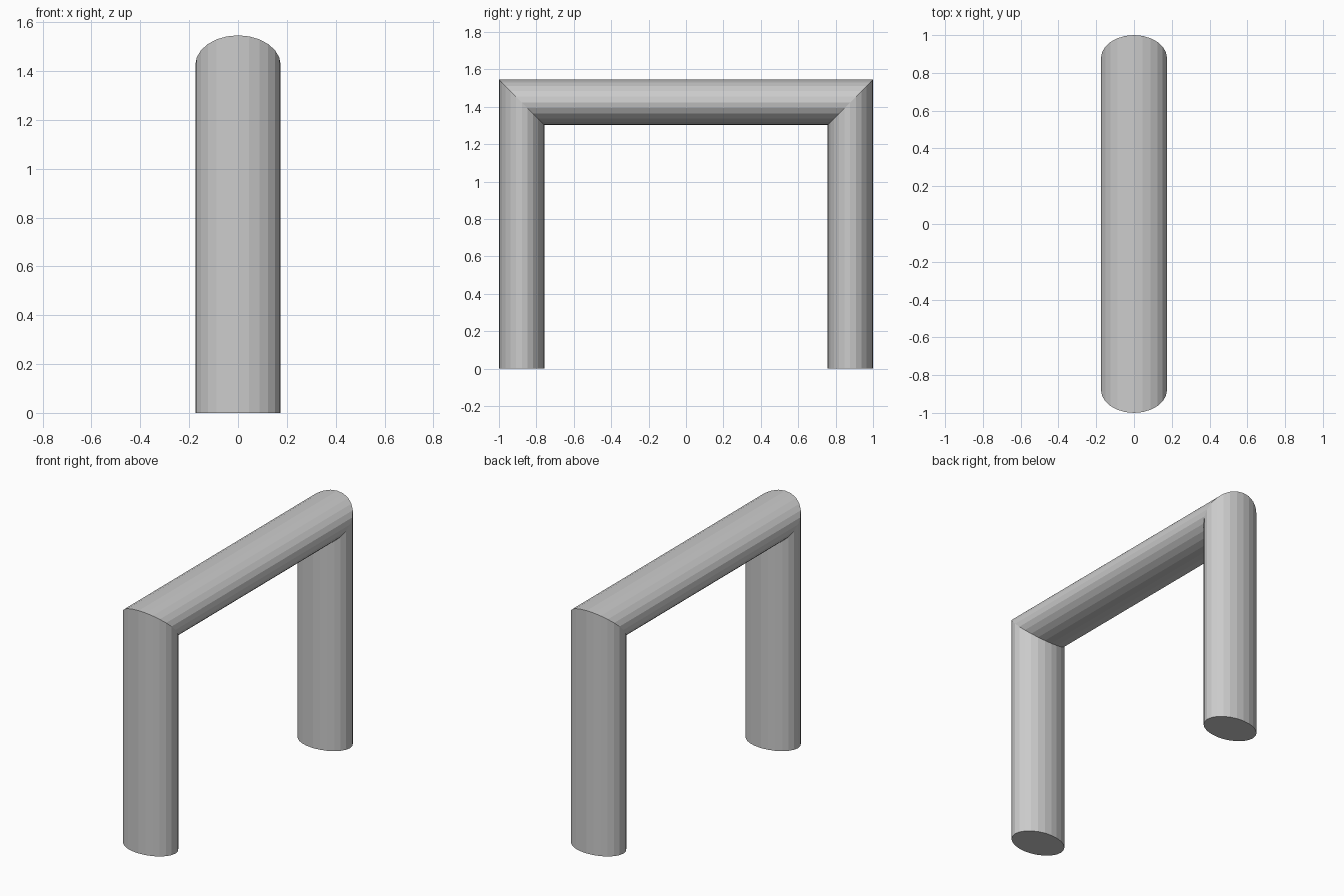
import bpy, bmesh
from math import sin, cos, pi

if "Cube" in bpy.data.objects:
    bpy.data.objects.remove(bpy.data.objects["Cube"])

SIDES = 24
RX, R = 0.175, 0.122          # half width in x, half thickness in the y-z plane
Y, TOP = 1 - R, 1.546 - R     # centre lines of the legs and the crossbar

# Path stations: (y, z, thickness direction); corners use the 45 degree mitre
path = [(-Y, 0, (-1, 0)), (-Y, TOP, (-1, 1)), (Y, TOP, (1, 1)), (Y, 0, (1, 0))]

# Elliptical tube swept along the path
bm = bmesh.new()
rings = []
for y, z, (dy, dz) in path:
    ring = []
    for i in range(SIDES):
        a = 2 * pi * i / SIDES
        t = R * cos(a)
        ring.append(bm.verts.new((RX * sin(a), y + dy * t, z + dz * t)))
    rings.append(ring)
for a, b in zip(rings, rings[1:]):
    for i in range(SIDES):
        j = (i + 1) % SIDES
        bm.faces.new((a[i], a[j], b[j], b[i]))

# Flat feet
bm.faces.new(rings[0])
bm.faces.new(rings[-1])
bmesh.ops.recalc_face_normals(bm, faces=bm.faces)

mesh = bpy.data.meshes.new("arch_frame")
bm.to_mesh(mesh)
bm.free()
bpy.context.collection.objects.link(bpy.data.objects.new("arch_frame", mesh))
